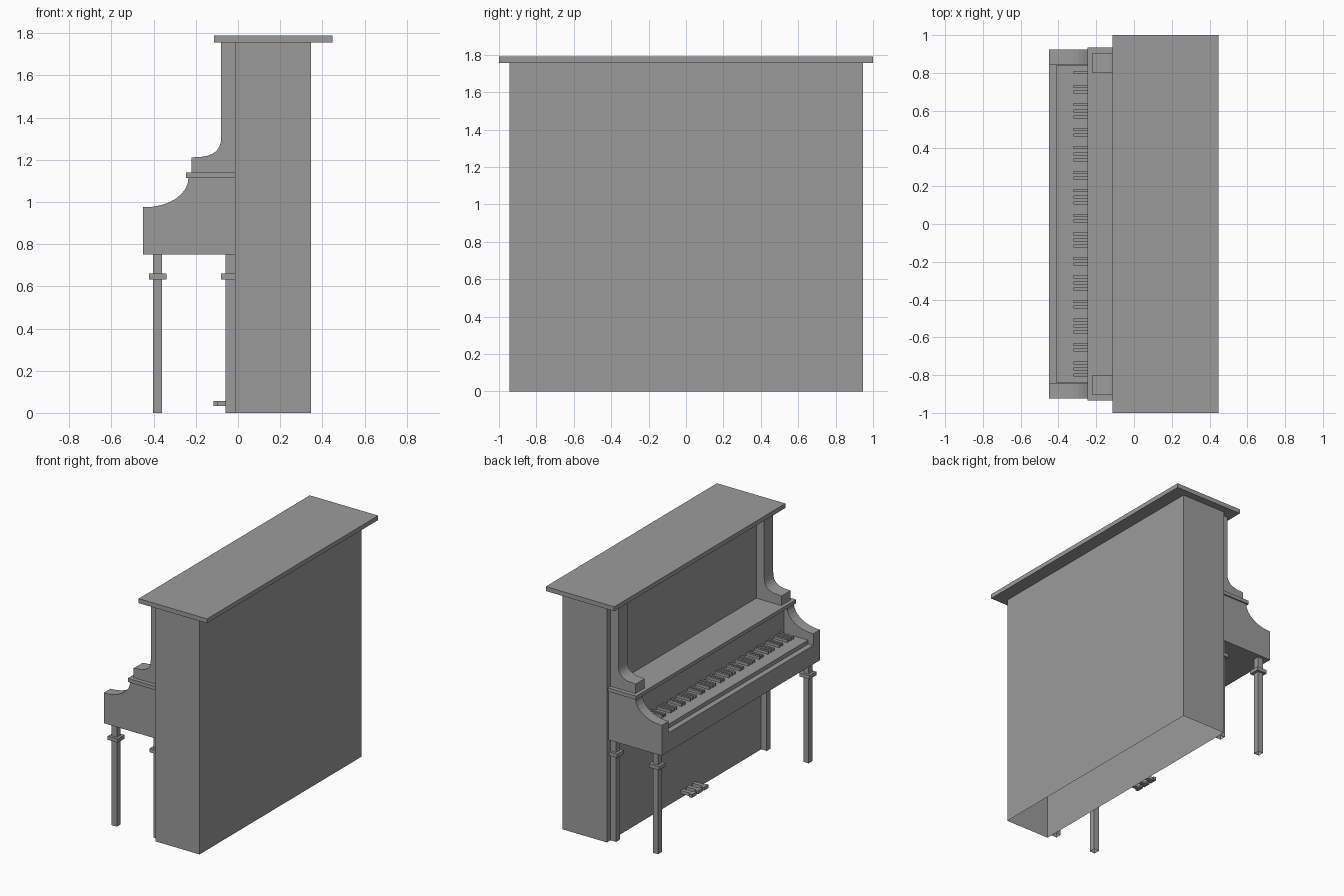
import bpy, bmesh, math

if "Cube" in bpy.data.objects:
    bpy.data.objects.remove(bpy.data.objects["Cube"])

grey = bpy.data.materials.new("dark_grey")
grey.diffuse_color = (0.33, 0.33, 0.33, 1)
grey.use_nodes = True
grey.node_tree.nodes["Principled BSDF"].inputs["Base Color"].default_value = grey.diffuse_color


def make_object(name, bm):
    bmesh.ops.recalc_face_normals(bm, faces=bm.faces[:])
    # Parts standing on the floor are open underneath
    floor = [f for f in bm.faces if all(v.co.z < 1e-5 for v in f.verts)]
    bmesh.ops.delete(bm, geom=floor, context="FACES_ONLY")
    mesh = bpy.data.meshes.new(name)
    bm.to_mesh(mesh)
    bm.free()
    mesh.materials.append(grey)
    ob = bpy.data.objects.new(name, mesh)
    bpy.context.collection.objects.link(ob)
    return ob


def add_prism(bm, profile, y0, y1):
    """Extrude an (x, z) outline from y0 to y1."""
    face = bm.faces.new([bm.verts.new((x, y0, z)) for x, z in profile])
    ext = bmesh.ops.extrude_face_region(bm, geom=[face])
    moved = [v for v in ext["geom"] if isinstance(v, bmesh.types.BMVert)]
    bmesh.ops.translate(bm, verts=moved, vec=(0, y1 - y0, 0))
    # Keep the starting cap so the prism is closed
    start = [v for v in bm.verts if v not in moved and v in face.verts] if face.is_valid else []
    if not start:
        bm.verts.ensure_lookup_table()


def add_box(bm, x, y, z):
    add_prism(bm, [(x[0], z[0]), (x[1], z[0]), (x[1], z[1]), (x[0], z[1])], *y)


def box(name, x, y, z):
    bm = bmesh.new()
    add_box(bm, x, y, z)
    return make_object(name, bm)


def arc(cx, cz, rx, rz, power=1.0, n=8):
    """Concave quarter curve sweeping from below the centre to its right."""
    angles = [math.pi / 2 * i / n for i in range(n + 1)]
    return [(cx + rx * math.sin(a) ** power, cz - rz * max(math.cos(a), 0) ** power)
            for a in angles]


BACK = -0.015

# Case, lid and shelf
box("case", (BACK, 0.347), (-0.945, 0.945), (0, 1.757))
box("lid", (-0.113, 0.447), (-1, 1), (1.757, 1.79))
box("shelf", (-0.247, BACK), (-0.935, 0.935), (1.113, 1.14))

# Key bed with front rail, white keys and fallboard
box("key_bed", (-0.45, BACK), (-0.845, 0.845), (0.75, 0.89))
box("white_keys", (-0.41, -0.2), (-0.84, 0.84), (0.89, 0.92))
box("fallboard", (-0.21, BACK), (-0.845, 0.845), (0.89, 1.113))

# Black keys: one single, then alternating pairs and triples
centres = [0.801]
for octave in range(7):
    shift = 0.2277 * octave
    centres += [0.7135 + d - shift for d in (0.015, -0.015)]
    centres += [0.5995 + d - shift for d in (0.032, 0, -0.032)]
bm = bmesh.new()
for c in centres:
    add_box(bm, (-0.32, -0.205), (c - 0.008, c + 0.008), (0.915, 0.94))
make_object("black_keys", bm)

# Curved cheeks and upper posts on both sides
cheek = [(BACK, 0.75), (-0.45, 0.75), (-0.45, 0.975)] + \
    arc(-0.44, 1.113, 0.205, 0.138) + [(BACK, 1.113)]
post = [(BACK, 1.14), (-0.22, 1.14), (-0.22, 1.21)] + \
    arc(-0.2, 1.31, 0.12, 0.097, 0.8) + [(-0.08, 1.757), (BACK, 1.757)]
for side, s in (("left", 1), ("right", -1)):
    for name, outline, a, b in (("cheek", cheek, 0.845, 0.925),
                                ("upper_post", post, 0.8, 0.905)):
        bm = bmesh.new()
        add_prism(bm, outline, s * a, s * b)
        make_object(f"{side}_{name}", bm)

    # Front legs and back pilasters with collars
    for name, x, cap_x in (("front_leg", (-0.403, -0.36), (-0.422, -0.34)),
                           ("pilaster", (-0.06, BACK), (-0.08, BACK))):
        bm = bmesh.new()
        add_box(bm, x, (s * 0.88 - 0.0225, s * 0.88 + 0.0225), (0, 0.75))
        add_box(bm, cap_x, (s * 0.88 - 0.04, s * 0.88 + 0.04), (0.633, 0.66))
        make_object(f"{side}_{name}", bm)

# Pedals: narrow stem with wider tip
for i, y in enumerate((0.07, 0, -0.07)):
    bm = bmesh.new()
    add_box(bm, (-0.095, BACK), (y - 0.015, y + 0.015), (0.033, 0.057))
    add_box(bm, (-0.117, -0.095), (y - 0.028, y + 0.028), (0.033, 0.057))
    make_object(f"pedal_{i + 1}", bm)
